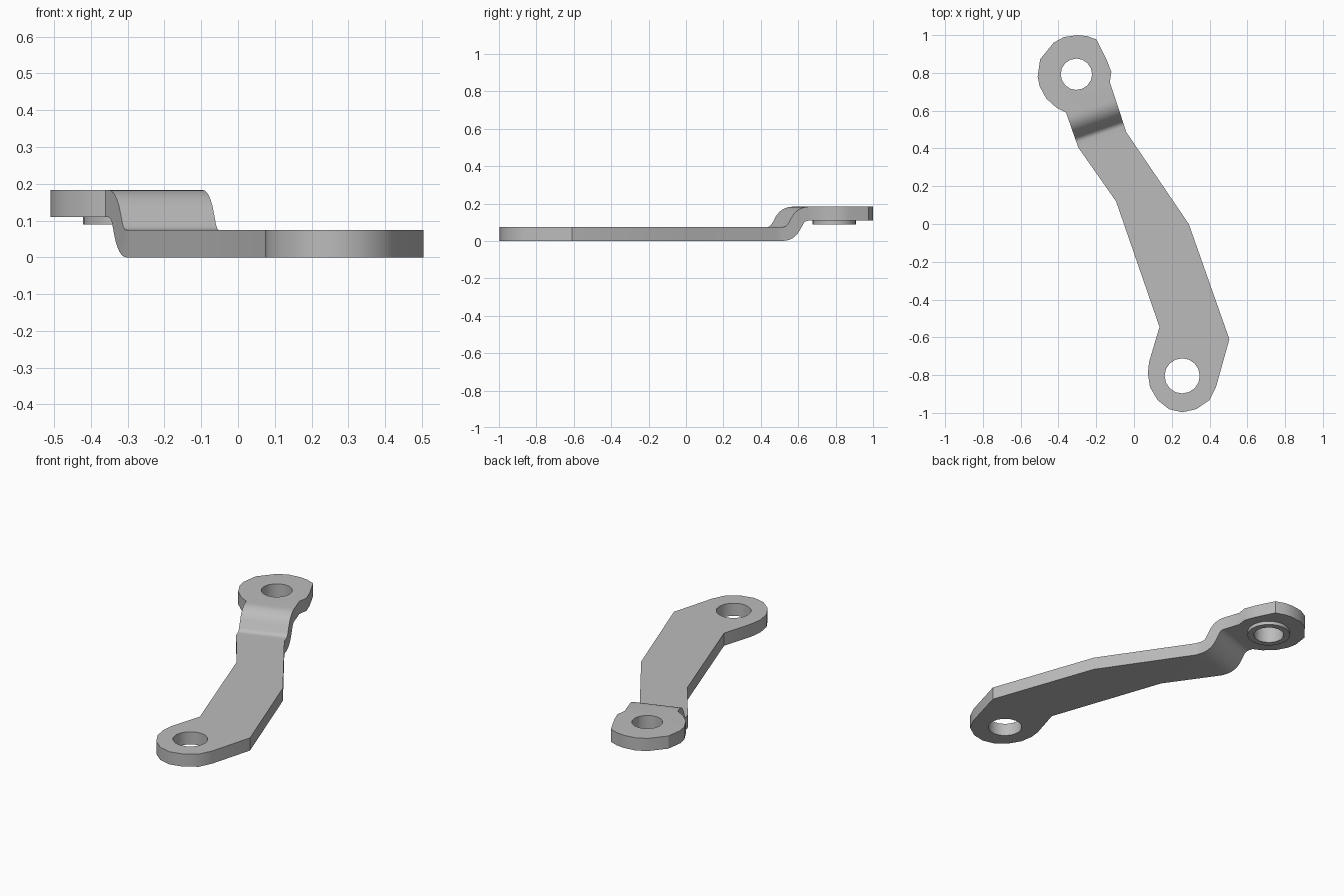
import bpy, bmesh, math
from mathutils import Vector

cube = bpy.data.objects.get("Cube")
if cube:
    bpy.data.objects.remove(cube, do_unlink=True)

# Single plain grey metal
metal = bpy.data.materials.new("grey metal")
metal.use_nodes = True
metal.diffuse_color = (0.5, 0.5, 0.5, 1)
metal.node_tree.nodes["Principled BSDF"].inputs["Base Color"].default_value = (0.5, 0.5, 0.5, 1)


def prism(name, points, sweep):
    """Extrude a closed 3D polygon along the sweep vector."""
    bm = bmesh.new()
    face = bm.faces.new([bm.verts.new(p) for p in points])
    ext = bmesh.ops.extrude_face_region(bm, geom=[face])
    moved = [v for v in ext["geom"] if isinstance(v, bmesh.types.BMVert)]
    bmesh.ops.translate(bm, verts=moved, vec=sweep)
    bmesh.ops.recalc_face_normals(bm, faces=bm.faces[:])
    mesh = bpy.data.meshes.new(name)
    bm.to_mesh(mesh)
    bm.free()
    mesh.materials.append(metal)
    obj = bpy.data.objects.new(name, mesh)
    bpy.context.collection.objects.link(obj)
    return obj


def circle(cx, cy, r, z, n=16):
    return [(cx + r * math.cos(2 * math.pi * i / n), cy + r * math.sin(2 * math.pi * i / n), z)
            for i in range(n)]


def activate(obj):
    bpy.ops.object.select_all(action='DESELECT')
    obj.select_set(True)
    bpy.context.view_layer.objects.active = obj


def combine(obj, tool, operation):
    """Apply a boolean and discard the tool."""
    tool.hide_render = True
    mod = obj.modifiers.new(operation.lower(), 'BOOLEAN')
    mod.operation, mod.object, mod.solver = operation, tool, 'EXACT'
    activate(obj)
    bpy.ops.object.modifier_apply(modifier=mod.name)
    bpy.data.objects.remove(tool, do_unlink=True)


# Sheet side profile: a constant-thickness step made of tangent arcs
THICK, TOP = 0.074, 0.183
RISE = TOP - THICK
R_IN = 0.035
R_OUT = R_IN + THICK
ANGLE = math.radians(60)
STRAIGHT = (RISE - (R_IN + R_OUT) * (1 - math.cos(ANGLE))) / math.sin(ANGLE)
RUN = (R_IN + R_OUT) * math.sin(ANGLE) + STRAIGHT * math.cos(ANGLE)
START = 0.506


def step_curve(z, r_first, r_last, n=6):
    first, last = [], []
    for i in range(n + 1):
        a = ANGLE * i / n
        first.append((START + r_first * math.sin(a), z + r_first * (1 - math.cos(a))))
        last.append((START + RUN - r_last * math.sin(a), z + RISE - r_last * (1 - math.cos(a))))
    return [(-1.3, z)] + first + last[::-1] + [(1.3, z + RISE)]


profile = step_curve(0, R_OUT, R_IN) + step_curve(THICK, R_IN, R_OUT)[::-1]
TURN = math.radians(19)
along = Vector((-math.sin(TURN), math.cos(TURN), 0))
across = Vector((math.cos(TURN), math.sin(TURN), 0))
lever = prism("lever_arm", [along * s - across + Vector((0, 0, z)) for s, z in profile], across * 2)

# Plan outline of the arm with its two rounded ends
outline = [(-0.30, 1.0), (-0.25, 0.995), (-0.198, 0.977), (-0.145, 0.87), (-0.12, 0.805),
           (-0.128, 0.75), (-0.04, 0.485), (0.29, 0.0), (0.505, -0.61), (0.435, -0.86),
           (0.40, -0.932), (0.33, -0.98), (0.255, -0.997), (0.185, -0.98), (0.125, -0.932),
           (0.085, -0.865), (0.073, -0.79), (0.08, -0.73), (0.135, -0.545), (-0.095, 0.12),
           (-0.295, 0.405), (-0.36, 0.59), (-0.41, 0.615), (-0.465, 0.665), (-0.50, 0.73),
           (-0.51, 0.78), (-0.497, 0.872), (-0.425, 0.96), (-0.37, 0.99)]
up = Vector((0, 0, 0.5))
combine(lever, prism("outline_cutter", [(x, y, -0.1) for x, y in outline], up), 'INTERSECT')

# Pivot holes in both ends
UPPER, LOWER = (-0.305, 0.793), (0.255, -0.804)
combine(lever, prism("lower_hole_cutter", circle(*LOWER, 0.093, -0.1), up), 'DIFFERENCE')
combine(lever, prism("upper_hole_cutter", circle(*UPPER, 0.083, -0.1), up), 'DIFFERENCE')

# Short collar beneath the raised end
collar = prism("pivot_collar", circle(*UPPER, 0.117, 0.089, 24), Vector((0, 0, RISE - 0.089)))
combine(collar, prism("collar_hole_cutter", circle(*UPPER, 0.083, -0.1), up), 'DIFFERENCE')

for part in (lever, collar):
    activate(part)
    bpy.ops.object.shade_smooth_by_angle(angle=math.radians(30))
